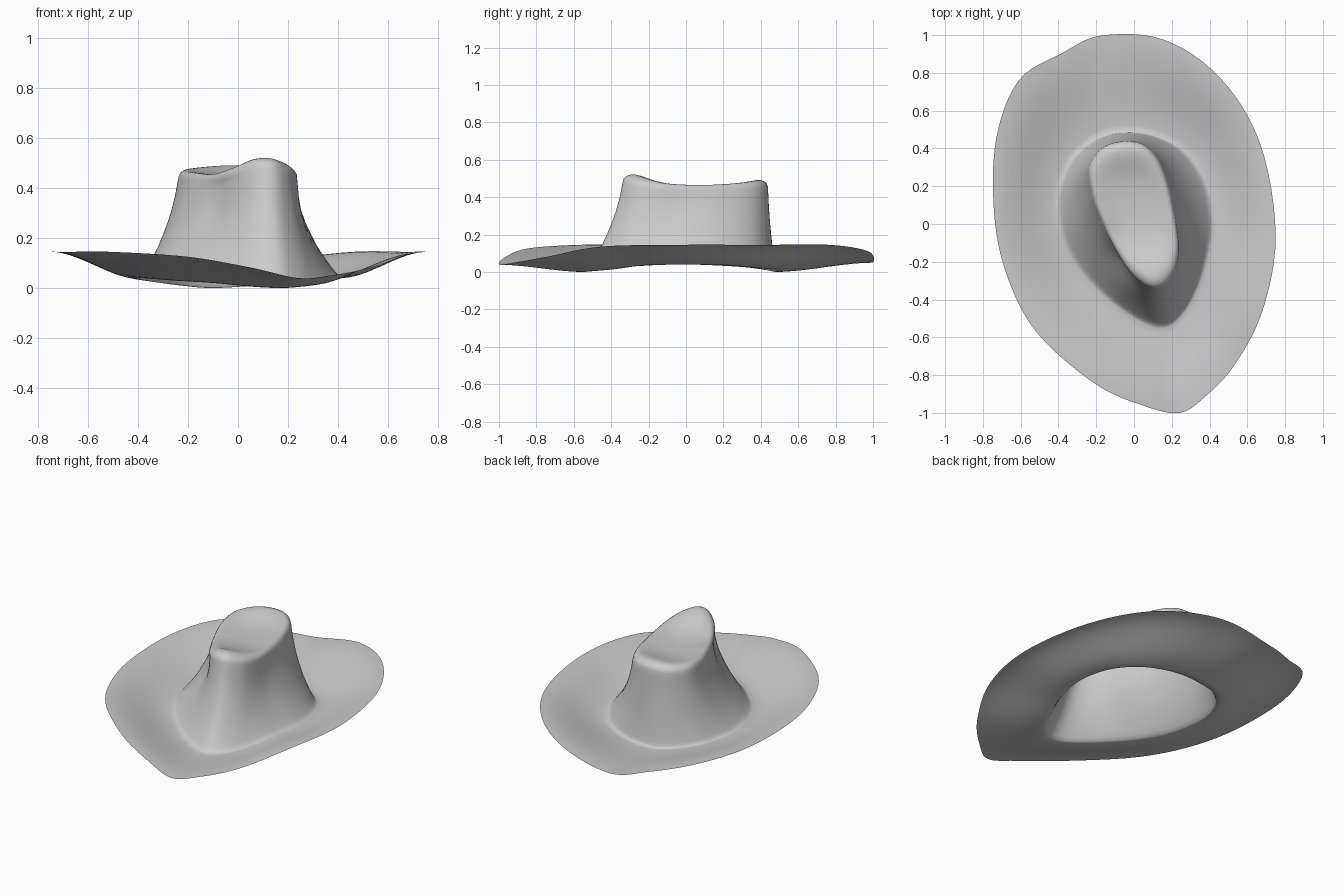
import bpy, bmesh, math
from mathutils import Vector

cube = bpy.data.objects.get("Cube")
if cube:
    bpy.data.objects.remove(cube, do_unlink=True)

STEPS = 6  # columns between two guide points

# Guide outlines, running counterclockwise from the front ridge
RIM = [(.24, -1, .04), (.37, -.92, .05), (.53, -.75, .08), (.68, -.46, .135),
       (.75, -.06, .145), (.67, .42, .145), (.46, .77, .145), (.16, .975, .11),
       (-.17, .998, .05), (-.38, .905, .08), (-.61, .76, .135), (-.73, .45, .145),
       (-.74, .05, .145), (-.67, -.28, .145), (-.51, -.58, .145),
       (-.2, -.85, .125), (.06, -.965, .08)]
FOOT = [(.17, -.55, 0), (.25, -.49, .005), (.32, -.38, .015), (.38, -.22, .035),
        (.42, 0, .04), (.38, .22, .035), (.26, .39, .02), (.08, .475, .01),
        (-.1, .48, 0), (-.23, .43, .01), (-.34, .32, .025), (-.4, .16, .035),
        (-.4, .02, .04), (-.36, -.13, .038), (-.26, -.28, .03),
        (-.1, -.43, .02), (.06, -.53, .005)]
CREST = [(.14, -.335, .52), (.19, -.295, .507), (.225, -.23, .49), (.24, -.12, .472),
         (.22, .04, .465), (.185, .2, .468), (.13, .34, .478), (.05, .42, .489),
         (-.05, .438, .491), (-.15, .413, .485), (-.215, .35, .478), (-.24, .27, .472),
         (-.22, .14, .465), (-.18, .03, .46), (-.11, -.12, .456),
         (-.02, -.26, .482), (.07, -.33, .515)]


def smooth_loop(points):
    """Closed spline through the guide points."""
    pts = [Vector(p) for p in points]
    n = len(pts)
    loop = []
    for i in range(n):
        a, b, c, d = (pts[(i + k) % n] for k in (-1, 0, 1, 2))
        for s in range(STEPS):
            t = s / STEPS
            loop.append(b + (c - a) * t / 2 + (a * 2 - b * 5 + c * 4 - d) * t * t / 2
                        + (b * 3 - a - c * 3 + d) * t ** 3 / 2)
    return loop


def blend(loop_a, loop_b, across, up):
    """Ring between two loops, with separate sideways and height factors."""
    ring = []
    for a, b in zip(loop_a, loop_b):
        p = a.lerp(b, across)
        p.z = a.z + (b.z - a.z) * up
        ring.append(p)
    return ring


def dent(ring, centre, depth, radius):
    """Press a soft hollow into the crown wall, toward the crown axis."""
    for p in ring:
        push = depth * math.exp(-((p - Vector(centre)).length / radius) ** 2)
        inward = Vector((.02 - p.x, .08 - p.y, 0)).normalized()
        p += inward * push


rim, foot, crest = smooth_loop(RIM), smooth_loop(FOOT), smooth_loop(CREST)

# Brim: level beside the crown, rising, then flattening out at the rim
rings = []
for k in range(14):
    t = 1 - k / 14
    ease = t * t * (3 - 2 * t)
    rings.append(blend(foot, rim, t, .85 * ease + .15 * t))

# Crown wall: flared foot, steep upper part
WALL = [(0, 0), (.06, .01), (.14, .05), (.24, .11), (.36, .19), (.5, .29),
        (.62, .4), (.74, .52), (.84, .64), (.92, .76), (.97, .86), (1, .92)]
for across, up in WALL:
    ring = blend(foot, crest, across, up)
    if up > .05:
        dent(ring, (-.09, -.24, .32), .03, .13)
        dent(ring, (.29, -.14, .3), .015, .13)
    rings.append(ring)

# Crown top: rounded edge, then a shallow dish
middle = [Vector((0, .08, .445))] * len(crest)
EDGE = [(.015, .02), (.05, .008), (.1, 0), (.16, 0)]
for across, drop in EDGE:
    ring = blend(crest, middle, across, 0)
    for p in ring:
        p.z -= drop
    rings.append(ring)
for across, up in [(.24, .1), (.34, .32), (.46, .6), (.6, .83), (.8, .97)]:
    rings.append(blend(crest, middle, across, up))

# Skin the rings into one sheet
bm = bmesh.new()
rows = [[bm.verts.new(p) for p in ring] for ring in rings]
count = len(crest)
for low, high in zip(rows, rows[1:]):
    for i in range(count):
        j = (i + 1) % count
        bm.faces.new((low[i], low[j], high[j], high[i]))
tip = bm.verts.new(middle[0])
for i in range(count):
    bm.faces.new((rows[-1][i], rows[-1][(i + 1) % count], tip))
for face in bm.faces:
    face.smooth = True
mesh = bpy.data.meshes.new("hat")
bm.to_mesh(mesh)
bm.free()

hat = bpy.data.objects.new("hat", mesh)
bpy.context.collection.objects.link(hat)

# Felt colour
felt = bpy.data.materials.new("light grey felt")
felt.use_nodes = True
colour = (.6, .6, .6, 1)
felt.diffuse_color = colour
felt.node_tree.nodes["Principled BSDF"].inputs["Base Color"].default_value = colour
mesh.materials.append(felt)
